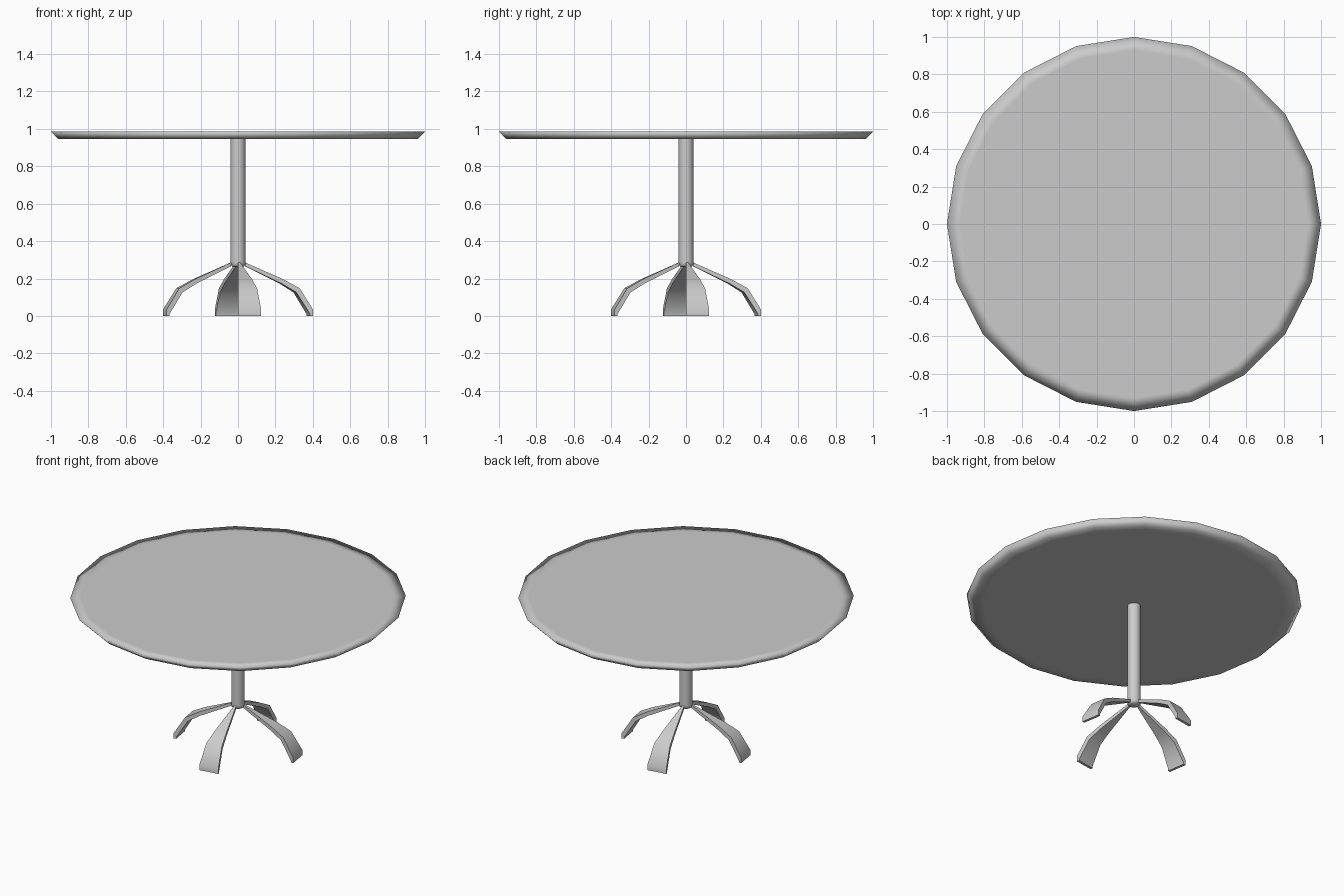
import bpy, bmesh, math

if "Cube" in bpy.data.objects:
    bpy.data.objects.remove(bpy.data.objects["Cube"])

SIDES = 20
STEP = 2 * math.pi / SIDES


def polar(r, z, a):
    return (r * math.cos(a), r * math.sin(a), z)


def finish(name, bm, angle):
    bmesh.ops.recalc_face_normals(bm, faces=bm.faces)
    mesh = bpy.data.meshes.new(name)
    bm.to_mesh(mesh)
    bm.free()
    ob = bpy.data.objects.new(name, mesh)
    bpy.context.collection.objects.link(ob)
    bpy.ops.object.select_all(action='DESELECT')
    ob.select_set(True)
    bpy.context.view_layer.objects.active = ob
    if angle is None:
        bpy.ops.object.shade_smooth()
    else:
        bpy.ops.object.shade_smooth_by_angle(angle=math.radians(angle))
    return ob


def lathe(name, profile, angle=None):
    """Closed 20-sided turned solid from (radius, z) points."""
    bm = bmesh.new()
    rings = [[bm.verts.new(polar(r, z, i * STEP)) for i in range(SIDES)]
             for r, z in profile]
    for lo, hi in zip(rings, rings[1:]):
        for i in range(SIDES):
            j = (i + 1) % SIDES
            bm.faces.new((lo[i], lo[j], hi[j], hi[i]))
    bm.faces.new(rings[0][::-1])
    bm.faces.new(rings[-1])
    return finish(name, bm, angle)


def wedge_leg(name, outline, start):
    """Leg flaring outwards, one column facet wide in angle."""
    bm = bmesh.new()
    a, b = [[bm.verts.new(polar(r, z, ang)) for r, z in outline]
            for ang in (start, start + STEP)]
    n = len(outline)
    for i in range(n):
        j = (i + 1) % n
        bm.faces.new((a[i], a[j], b[j], b[i]))
    # side walls as strips between the upper and lower lines
    for s in (a, b):
        for i in range(n // 2 - 1):
            bm.faces.new((s[i], s[i + 1], s[n - 2 - i], s[n - 1 - i]))
    return finish(name, bm, 50)


# round top with undercut rim
lathe("table_top", [(0.90, 0.945), (0.96, 0.945), (1.0, 0.985), (0.93, 0.985)])

# central column with rounded lower end
lathe("column", [(0.028, 0.262), (0.04, 0.272), (0.04, 0.287), (0.04, 0.946)], 60)

# four bent, flaring legs
upper = [(0.038, 0.286), (0.24, 0.197), (0.33, 0.148), (0.402, 0.033)]
lower = [(0.402, 0.0), (0.312, 0.126), (0.235, 0.172), (0.038, 0.266)]
lower[0] = (0.383, 0.004)
outline = upper + [(0.402, 0.0), (0.385, 0.0)] + lower[1:]
# pair the foot edge so both lines have five points
outline = upper + [(0.402, 0.0)] + [(0.385, 0.0), (0.384, 0.012)] + lower[1:]
for k, side in enumerate(("right", "back", "left", "front")):
    wedge_leg(side + "_leg", outline, k * math.pi / 2)
